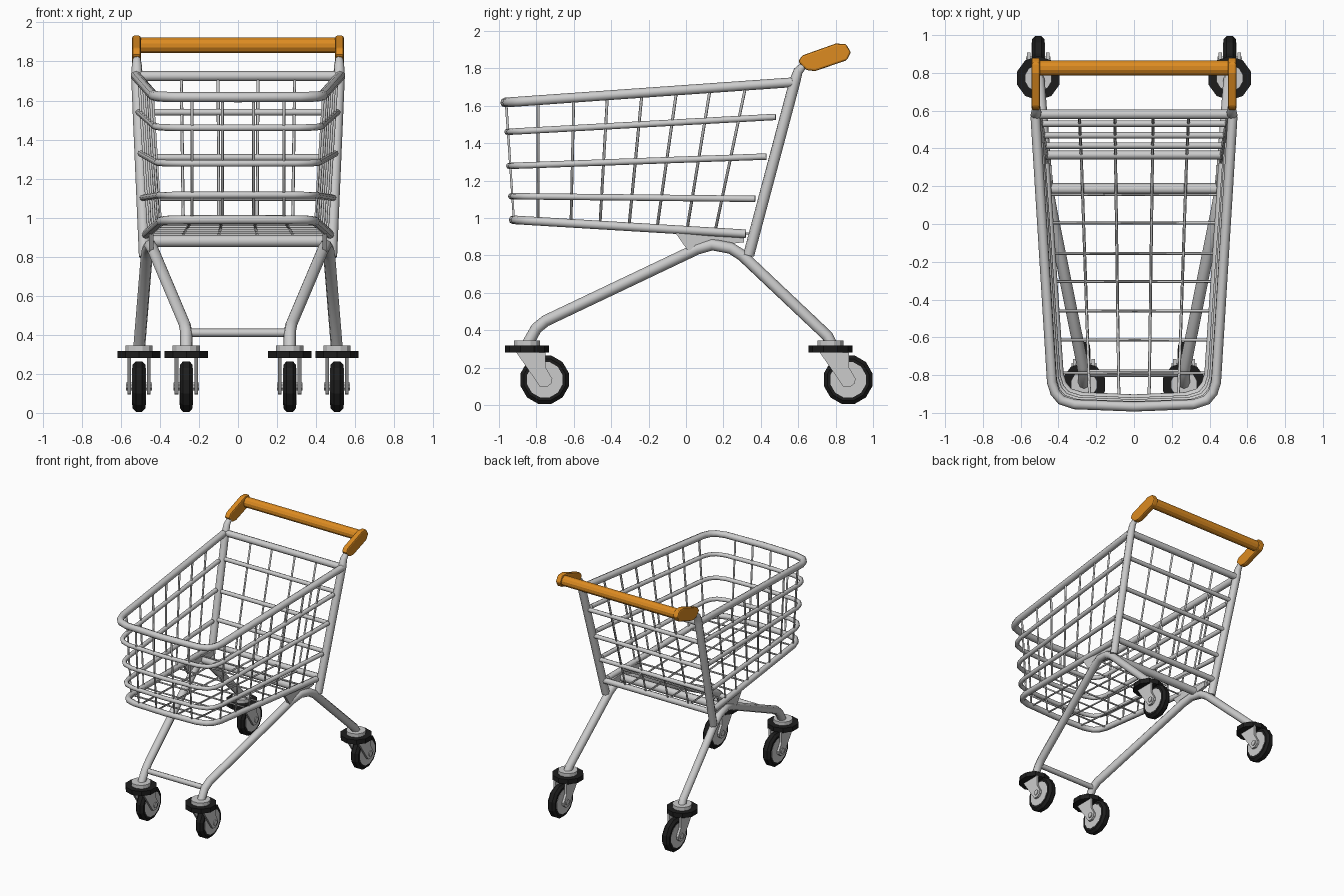
import bpy
from math import cos, sin, pi

if "Cube" in bpy.data.objects:
    bpy.data.objects.remove(bpy.data.objects["Cube"])


def material(name, rgb):
    m = bpy.data.materials.new(name)
    m.diffuse_color = (*rgb, 1)
    m.use_nodes = True
    m.node_tree.nodes["Principled BSDF"].inputs["Base Color"].default_value = m.diffuse_color
    return m


ORANGE = material("orange_plastic", (0.72, 0.26, 0.015))
BLACK = material("black_rubber", (0.012, 0.012, 0.012))


def link(name, data, mat=None):
    ob = bpy.data.objects.new(name, data)
    bpy.context.collection.objects.link(ob)
    if mat:
        data.materials.append(mat)
    return ob


def tube(name, paths, r, mat=None, res=2):
    """Round tubes along one or more open point paths."""
    cu = bpy.data.curves.new(name, 'CURVE')
    cu.dimensions = '3D'
    cu.bevel_depth = r
    cu.bevel_resolution = res
    cu.use_fill_caps = True
    for pts in paths:
        sp = cu.splines.new('POLY')
        sp.points.add(len(pts) - 1)
        for p, co in zip(sp.points, pts):
            p.co = (*co[:3], 1)
            p.radius = co[3] if len(co) > 3 else 1
    return link(name, cu, mat)


def lathe(name, profile, n, center, axis, mat=None):
    """Revolve (radius, offset) pairs about an x or z axis; ends are capped."""
    verts, faces = [], []
    for r, h in profile:
        for k in range(n):
            a = 2 * pi * (k + 0.5) / n
            u, v = r * cos(a), r * sin(a)
            d = (h, u, v) if axis == 'x' else (u, v, h)
            verts.append([c + e for c, e in zip(center, d)])
    m = len(profile)
    for j in range(m - 1):
        for k in range(n):
            k2 = (k + 1) % n
            faces.append((j * n + k, j * n + k2, (j + 1) * n + k2, (j + 1) * n + k))
    faces += [tuple(reversed(range(n))), tuple(range((m - 1) * n, m * n))]
    me = bpy.data.meshes.new(name)
    me.from_pydata(verts, [], faces)
    return link(name, me, mat)


def plate(name, outline, x0, x1, mat=None, bevel=0):
    """Extrude a (y, z) outline from x0 to x1."""
    n = len(outline)
    verts = [(x, y, z) for x in (x0, x1) for y, z in outline]
    faces = [tuple(reversed(range(n))), tuple(range(n, 2 * n))]
    faces += [(k, (k + 1) % n, n + (k + 1) % n, n + k) for k in range(n)]
    me = bpy.data.meshes.new(name)
    me.from_pydata(verts, [], faces)
    ob = link(name, me, mat)
    if bevel:
        b = ob.modifiers.new("bevel", 'BEVEL')
        b.width, b.segments = bevel, 2
    return ob


def lerp(a, b, t):
    return a + (b - a) * t


def post_y(z):
    """Rear post centre line."""
    return 0.335 + 0.2656 * (z - 0.80)


# Basket hoops: front y, front z, back y, back z, front half width, back half width, radius
HOOPS = [(-0.967, 1.617, 0.57, 1.725, 0.435, 0.522, 0.026),
         (-0.955, 1.460, 0.48, 1.540, 0.425, 0.508, 0.017),
         (-0.945, 1.278, 0.43, 1.328, 0.415, 0.497, 0.017),
         (-0.935, 1.116, 0.37, 1.102, 0.405, 0.487, 0.017),
         (-0.925, 0.990, 0.32, 0.915, 0.395, 0.470, 0.023)]


def hoop_point(h, y, x=None):
    yf, zf, yb, zb, wf, wb, r = h
    if x is None:
        x = lerp(wf, wb, (y - yf - 0.13) / (yb - yf - 0.13))
    return (x, y, lerp(zf, zb, (y - yf) / (yb - yf)))


for i, h in enumerate(HOOPS):
    yf, zf, yb, zb, wf, wb, r = h
    half = [hoop_point(h, yb, wb), hoop_point(h, yf + 0.13, wf),
            hoop_point(h, yf + 0.075, wf - 0.017), hoop_point(h, yf + 0.035, wf - 0.05),
            hoop_point(h, yf + 0.012, wf - 0.12)]
    other = [(-x, y, z) for x, y, z in reversed(half)]
    tube(f"basket_hoop_{i + 1}", [half + [(0, yf, zf)] + other], r)
    # Straight bar across the back, between the posts
    z = zb - (0.02 if i == 2 else 0)
    tube(f"basket_back_bar_{i + 1}", [[(-wb, post_y(z), z), (wb, post_y(z), z)]], r)

# U-shaped wires running down the sides and across the floor
top, low = HOOPS[0], HOOPS[-1]
cross = []
for yt, yl in zip((-0.79, -0.60, -0.42, -0.235, -0.05, 0.13, 0.32),
                  (-0.79, -0.615, -0.46, -0.305, -0.155, 0.005, 0.155)):
    a, b = hoop_point(top, yt), hoop_point(low, yl)
    cross.append([a, b, (-b[0], *b[1:]), (-a[0], *a[1:])])
tube("basket_cross_wires", cross, 0.008, res=1)

# Wires running down the back, along the floor and up the front
long_wires = []
for s in (-1, 1):
    for xb, xf in ((0.10, 0.08), (0.285, 0.235)):
        long_wires.append([(s * xb * 1.02, post_y(top[3]), top[3]), (s * xb * 0.98, post_y(low[3]), low[3]),
                           (s * xf, low[0] + 0.005, low[1]), (s * xf, top[0] + 0.005, top[1])])
tube("basket_long_wires", long_wires, 0.008, res=1)

# Bars joining the two frame sides
tube("frame_cross_bar", [[(-0.45, 0.185, 0.88), (0.45, 0.185, 0.88)]], 0.031)
tube("front_leg_bar", [[(-0.265, -0.79, 0.41), (0.265, -0.79, 0.41)]], 0.021)

# Handle grip
lathe("handle_bar", [(0.041, -0.51), (0.041, 0.51)], 12, (0, 0.825, 1.882), 'x', ORANGE)

FORK = [(-0.06, 0.285), (0.10, 0.285), (0.10, 0.20), (0.135, 0.14), (0.13, 0.115),
        (0.105, 0.095), (0.07, 0.097)]
CAP = [(0.60, 1.835), (0.62, 1.868), (0.80, 1.932), (0.855, 1.93), (0.882, 1.885),
       (0.86, 1.843), (0.69, 1.785), (0.645, 1.79)]

for s, side in ((-1, "left"), (1, "right")):
    # Sloping rear post that carries the handle, narrowing into the cap
    tube(side + "_rear_post", [[(s * 0.478, 0.335, 0.80), (s * 0.518, 0.582, 1.73),
                                (s * 0.518, 0.60, 1.785, 0.85), (s * 0.518, 0.632, 1.818, 0.65),
                                (s * 0.518, 0.69, 1.84, 0.6)]], 0.03)
    plate(side + "_handle_cap", CAP, s * 0.52 - 0.022, s * 0.52 + 0.022, ORANGE, 0.01)
    # Bent leg tube from the rear caster to the front caster
    tube(side + "_leg_frame", [[(s * 0.507, 0.775, 0.33), (s * 0.503, 0.755, 0.37),
                                (s * 0.468, 0.30, 0.80), (s * 0.462, 0.24, 0.838),
                                (s * 0.45, 0.14, 0.857), (s * 0.435, 0.06, 0.835),
                                (s * 0.272, -0.75, 0.45), (s * 0.265, -0.80, 0.41),
                                (s * 0.265, -0.845, 0.33)]], 0.031)
    # Gusset between the leg bend and the basket floor
    plate(side + "_gusset", [(-0.06, 0.925), (0.01, 0.825), (0.14, 0.85), (0.31, 0.87), (0.31, 0.91)],
          s * 0.445 - 0.012, s * 0.445 + 0.012)

    # Casters
    for end, x, y in (("front", s * 0.265, -0.85), ("rear", s * 0.507, 0.772)):
        name = f"{side}_{end}_"
        wheel = (x, y + 0.095, 0.135)
        lathe(name + "caster_collar", [(0.072, 0.31), (0.072, 0.345)], 12, (x, y, 0), 'z')
        lathe(name + "caster_bumper", [(0.117, 0.28), (0.117, 0.317)], 10, (x, y, 0), 'z', BLACK)
        for k in (-1, 1):
            plate(name + "fork", [(y + a, b) for a, b in FORK],
                  x + k * 0.05 - 0.009, x + k * 0.05 + 0.009)
        lathe(name + "tyre", [(0.098, -0.033), (0.115, -0.033), (0.134, -0.016), (0.134, 0.016),
                              (0.115, 0.033), (0.098, 0.033)], 12, wheel, 'x', BLACK)
        lathe(name + "hub", [(0.098, -0.035), (0.098, 0.035)], 12, wheel, 'x')
        lathe(name + "axle", [(0.022, -0.066), (0.022, 0.066)], 8, wheel, 'x')
